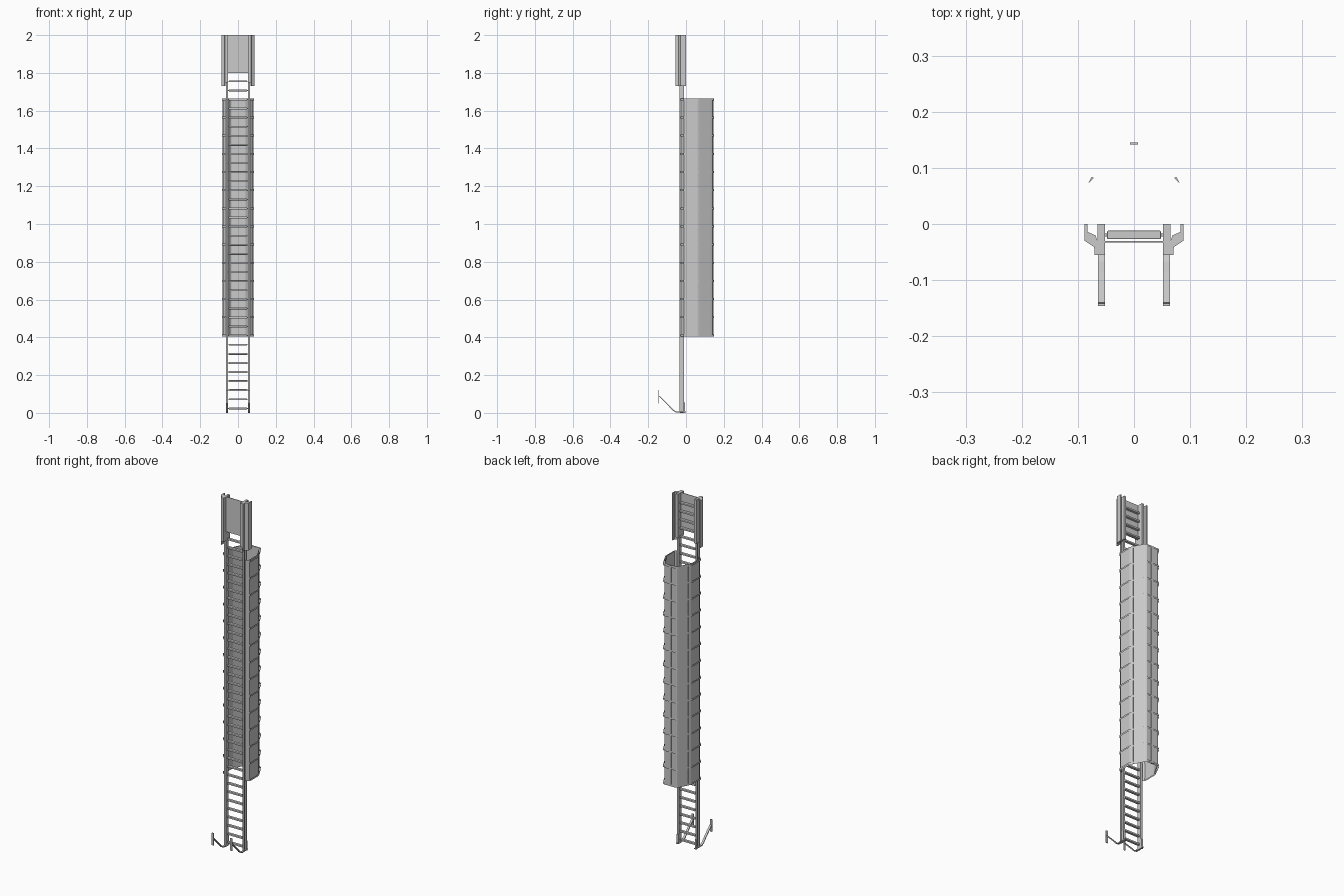
import bpy, bmesh
from mathutils import Vector

if "Cube" in bpy.data.objects:
    bpy.data.objects.remove(bpy.data.objects["Cube"])

Z0, Z1 = 0.405, 1.665          # cage extent
RAIL_IN, RAIL_OUT = 0.052, 0.063


def make(name, verts, faces, recalc=True):
    me = bpy.data.meshes.new(name)
    me.from_pydata(verts, [], faces)
    if recalc:
        bm = bmesh.new()
        bm.from_mesh(me)
        bmesh.ops.recalc_face_normals(bm, faces=bm.faces)
        bm.to_mesh(me)
        bm.free()
    ob = bpy.data.objects.new(name, me)
    bpy.context.collection.objects.link(ob)
    return ob


def box(name, x, y, z, bevel=0):
    vs = [(a, b, c) for a in x for b in y for c in z]
    fs = [(0, 1, 3, 2), (4, 6, 7, 5), (0, 4, 5, 1), (2, 3, 7, 6), (0, 2, 6, 4), (1, 5, 7, 3)]
    ob = make(name, vs, fs)
    if bevel:
        m = ob.modifiers.new("bevel", 'BEVEL')
        m.width, m.segments = bevel, 2
    return ob


def prism(name, pts, a, b, axis='z'):
    """Extrude a closed profile: (x, y) along z, or (y, z) along x."""
    put = (lambda p, t: (p[0], p[1], t)) if axis == 'z' else (lambda p, t: (t, p[0], p[1]))
    n = len(pts)
    vs = [put(p, a) for p in pts] + [put(p, b) for p in pts]
    fs = [(i, (i + 1) % n, n + (i + 1) % n, n + i) for i in range(n)]
    return make(name, vs, fs + [tuple(range(n)), tuple(range(n, 2 * n))])


def ribbon(name, path, spans):
    """Thin vertical band following an open path, one band per z span."""
    vs, fs = [], []
    for a, b in spans:
        k, n = len(vs), len(path)
        vs += [(x, y, a) for x, y in path] + [(x, y, b) for x, y in path]
        fs += [(k + i, k + i + 1, k + n + i + 1, k + n + i) for i in range(n - 1)]
    return make(name, vs, fs)


def mirror(ob):
    ob.modifiers.new("mirror", 'MIRROR').use_axis[0] = True
    return ob


def offset(path, d):
    """Shift an open path sideways by d, keeping parallel segments."""
    P = [Vector(p) for p in path]
    out = []
    for i, p in enumerate(P):
        ds = []
        if i > 0:
            ds.append((p - P[i - 1]).normalized())
        if i < len(P) - 1:
            ds.append((P[i + 1] - p).normalized())
        ns = [Vector((-t.y, t.x)) for t in ds]
        m = sum(ns, Vector((0, 0))).normalized()
        out.append(tuple(p + m * (d / m.dot(ns[0]))))
    return out


# ladder rails: channels opening outward
t = 0.002
channel = [(RAIL_IN, -0.035), (RAIL_OUT, -0.035), (RAIL_OUT, -0.035 + t), (RAIL_IN + t, -0.035 + t),
           (RAIL_IN + t, -0.01 - t), (RAIL_OUT, -0.01 - t), (RAIL_OUT, -0.01), (RAIL_IN, -0.01)]
mirror(prism("ladder_rail", channel, 0, 2))

# rungs with end pins
for k in range(41):
    z = 0.024 + 0.0481 * k
    box("rung", (-0.048, 0.048), (-0.027, -0.012), (z - 0.005, z + 0.005), 0.002)
    box("rung_pin", (-0.054, 0.054), (-0.022, -0.017), (z - 0.0025, z + 0.0025))

# cage outline: right half, then mirrored into one open path
half = [(0.066, -0.03), (0.086, -0.012), (0.086, 0.058), (0.084, 0.068), (0.078, 0.08),
        (0.05, 0.134), (0.045, 0.142), (0.036, 0.147)]
outline = half + [(-x, y) for x, y in reversed(half)]

# hoops: an outer and an inner band at each level
step = (Z1 - Z0 - 0.01) / 13
levels = [(Z0 + i * step, Z0 + i * step + 0.01) for i in range(14)]
ribbon("cage_hoop_outer", outline, levels)
ribbon("cage_hoop_inner", offset(outline, 0.009), levels)

# cage skin
ribbon("cage_panel", offset(outline, 0.006), [(Z0, Z1)])

# upright flat bars on the cage
box("cage_back_bar", (-0.007, 0.007), (0.1415, 0.1455), (Z0, Z1))
bar = [(0.0775, 0.076), (0.0815, 0.072), (0.0755, 0.084), (0.0715, 0.082)]
mirror(prism("cage_side_bar", bar, Z0, Z1))

# top: side handrail profiles, cheek plates and closing panel
grip = [(0.088, 0), (0.083, 0), (0.083, -0.014), (0.069, -0.02), (0.065, -0.03),
        (0.065, -0.055), (0.07, -0.055), (0.071, -0.041), (0.088, -0.03)]
mirror(prism("top_handrail", grip, 1.73, 2))
mirror(box("top_cheek_plate", (0.052, 0.065), (-0.055, 0), (1.75, 2)))
box("top_panel", (-0.053, 0.053), (-0.033, -0.030), (1.8, 2))

# feet: bent strips with wall plates
strip = [(0, 0.003), (-0.055, 0.003), (-0.07, 0.012), (-0.09, 0.034), (-0.143, 0.087)]
foot = strip + list(reversed(offset(strip, -0.005)))
foot = [(y, max(z, 0)) for y, z in foot]
mirror(prism("foot_strip", foot, 0.052, 0.064, 'x'))
mirror(box("foot_wall_plate", (0.052, 0.064), (-0.146, -0.142), (0.05, 0.12)))
mirror(box("foot_tab", (0.052, 0.064), (-0.01, -0.005), (0, 0.055)))
